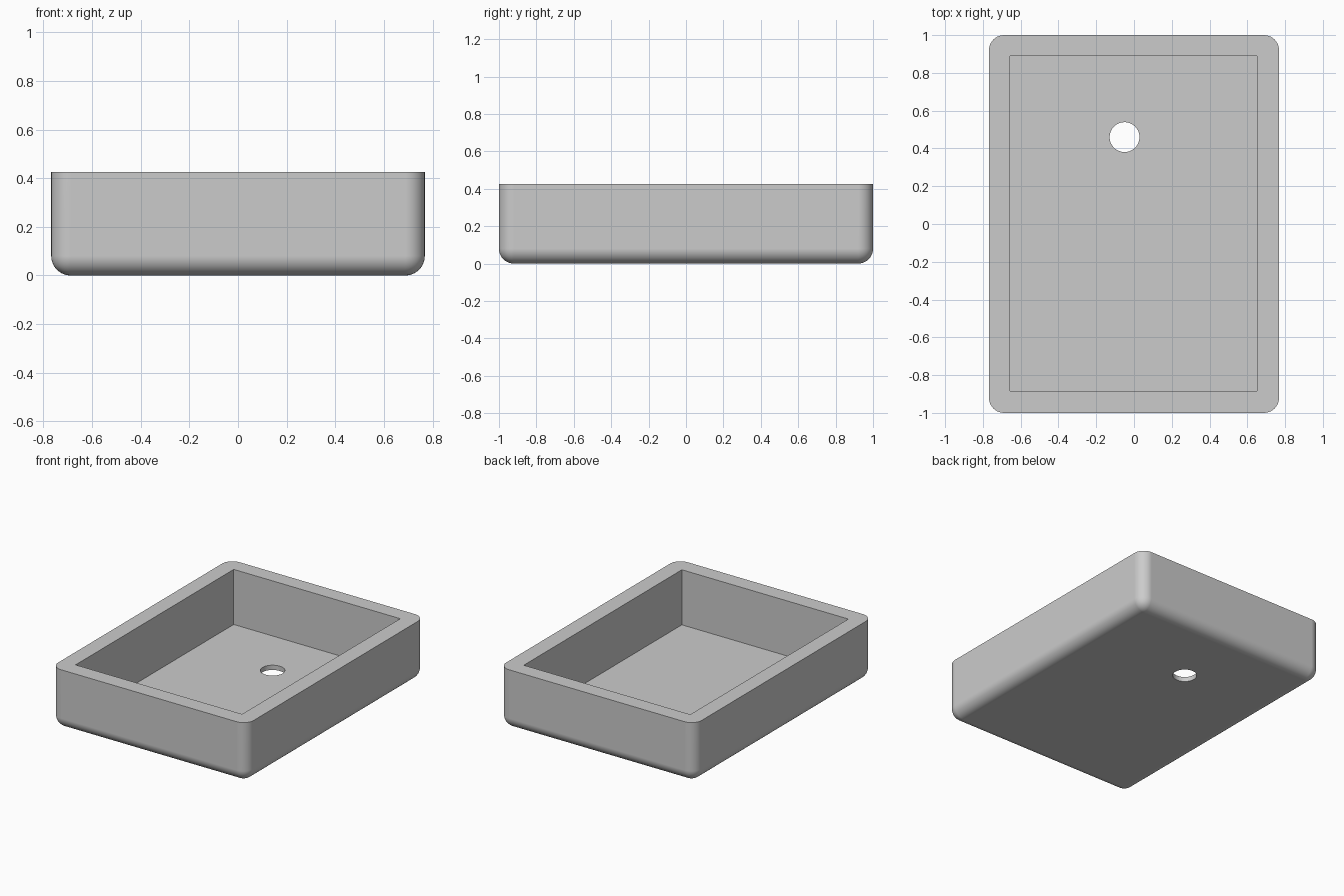
import bpy
import bmesh
import math
from mathutils import Matrix, Vector

default = bpy.data.objects.get("Cube")
if default:
    bpy.data.objects.remove(default, do_unlink=True)

WIDTH, LENGTH, HEIGHT = 1.536, 2.0, 0.425
FLOOR = 0.034
RADIUS = 0.08

grey = bpy.data.materials.new("plain grey")
grey.use_nodes = True
grey.diffuse_color = (0.6, 0.6, 0.6, 1)
grey.node_tree.nodes["Principled BSDF"].inputs["Base Color"].default_value = (0.6, 0.6, 0.6, 1)


def make_object(name, bm):
    mesh = bpy.data.meshes.new(name)
    bm.to_mesh(mesh)
    bm.free()
    mesh.materials.append(grey)
    obj = bpy.data.objects.new(name, mesh)
    bpy.context.collection.objects.link(obj)
    return obj


def box(size, centre):
    bm = bmesh.new()
    bmesh.ops.create_cube(bm, size=1, matrix=Matrix.Translation(centre) @ Matrix.Diagonal((*size, 1)))
    return bm


# Outer block: rounded uprights and underside, crisp top rim
bm = box((WIDTH, LENGTH, HEIGHT), Vector((0, 0, HEIGHT / 2)))
rounded = [e for e in bm.edges if min(v.co.z for v in e.verts) < HEIGHT / 2]
bmesh.ops.bevel(bm, geom=rounded, offset=RADIUS, offset_type='OFFSET',
                segments=10, profile=0.5, affect='EDGES', clamp_overlap=True)
tray = make_object("tray", bm)

# Cutters: square-cornered basin and round drain hole
basin = make_object("basin_cutter", box((1.308, 1.774, HEIGHT), Vector((-0.002, 0.002, FLOOR + HEIGHT / 2))))
bm = bmesh.new()
bmesh.ops.create_cone(bm, cap_ends=True, segments=64, radius1=0.079, radius2=0.079,
                      depth=0.4, matrix=Matrix.Translation((-0.05, 0.46, 0)))
drain = make_object("drain_cutter", bm)

bpy.ops.object.select_all(action='DESELECT')
bpy.context.view_layer.objects.active = tray
tray.select_set(True)
for cutter in (basin, drain):
    cutter.hide_render = True
    cut = tray.modifiers.new(cutter.name, 'BOOLEAN')
    cut.operation = 'DIFFERENCE'
    cut.solver = 'EXACT'
    cut.object = cutter
    bpy.ops.object.modifier_apply(modifier=cut.name)
    bpy.data.objects.remove(cutter, do_unlink=True)

# Smooth rounded corners, flat walls
bpy.ops.object.shade_smooth_by_angle(angle=math.radians(30))
normals = tray.modifiers.new("even_normals", 'WEIGHTED_NORMAL')
normals.keep_sharp = True
